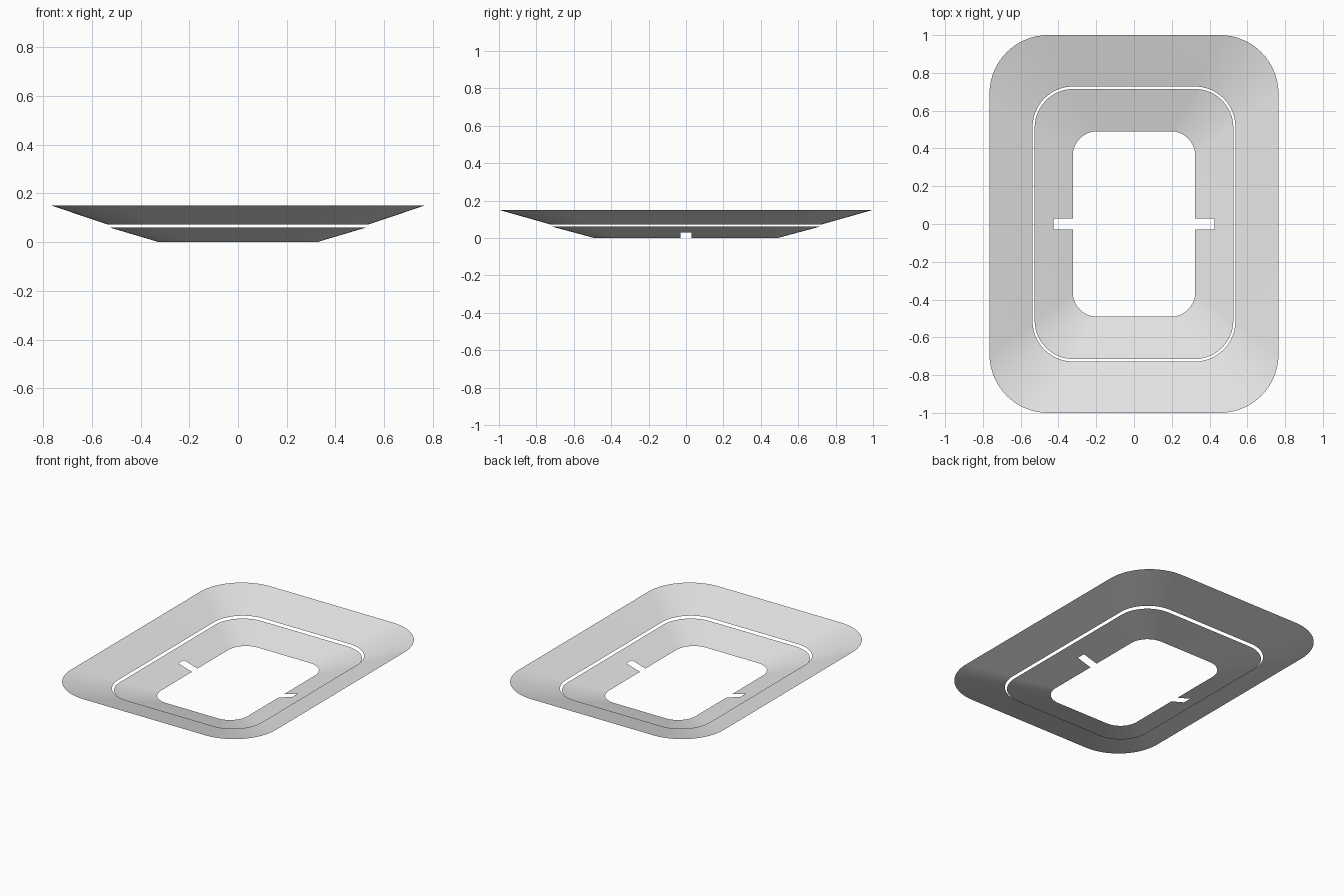
import bpy
import bmesh
from math import pi, sin, cos

cube = bpy.data.objects.get("Cube")
if cube:
    bpy.data.objects.remove(cube, do_unlink=True)

CORNER_STEPS = 16
NOTCH = 0.029  # half width of the side notches

grey = bpy.data.materials.new("light_grey")
grey.use_nodes = True
colour = (0.8, 0.8, 0.8, 1)
grey.diffuse_color = colour
grey.node_tree.nodes["Principled BSDF"].inputs["Base Color"].default_value = colour


def outline(hx, hy, r, z):
    """Rounded rectangle, with extra points beside the middle of each long side."""
    pts = []
    for k, (sx, sy) in enumerate([(1, 1), (-1, 1), (-1, -1), (1, -1)]):
        for i in range(CORNER_STEPS + 1):
            a = (k + i / CORNER_STEPS) * pi / 2
            pts.append((sx * (hx - r) + r * cos(a), sy * (hy - r) + r * sin(a), z))
        if k % 2:
            pts += [(sx * hx, sy * NOTCH, z), (sx * hx, -sy * NOTCH, z)] if k == 1 else \
                   [(hx, -NOTCH, z), (hx, NOTCH, z)]
    return pts


def sloped_ring(name, inner, outer, notched=False):
    """Open sloping sheet between two rounded rectangles (half x, half y, radius, z)."""
    bm = bmesh.new()
    middle = [(a + b) / 2 for a, b in zip(inner, outer)]
    levels = [inner, middle, outer] if notched else [inner, outer]
    loops = [[bm.verts.new(p) for p in outline(*level)] for level in levels]
    n = len(loops[0])
    for row, (lo, hi) in enumerate(zip(loops, loops[1:])):
        for i in range(n):
            j = (i + 1) % n
            # leave the notch open in the lower half of each long side
            at_notch = abs(lo[i].co.y) < 0.05 and abs(lo[j].co.y) < 0.05
            if notched and row == 0 and at_notch:
                continue
            bm.faces.new((lo[i], hi[i], hi[j], lo[j]))
    bmesh.ops.recalc_face_normals(bm, faces=bm.faces[:])
    if sum(f.normal.z for f in bm.faces) < 0:
        bmesh.ops.reverse_faces(bm, faces=bm.faces[:])
    for f in bm.faces:
        f.smooth = True
    mesh = bpy.data.meshes.new(name)
    bm.to_mesh(mesh)
    bm.free()
    mesh.materials.append(grey)
    obj = bpy.data.objects.new(name, mesh)
    bpy.context.collection.objects.link(obj)
    return obj


# Wide upper rim and the notched lower rim, separated by a thin gap
sloped_ring("outer_rim", (0.537, 0.728, 0.215, 0.073), (0.765, 1.0, 0.31, 0.15))
sloped_ring("inner_rim", (0.324, 0.491, 0.13, 0.0), (0.526, 0.715, 0.205, 0.06), notched=True)
